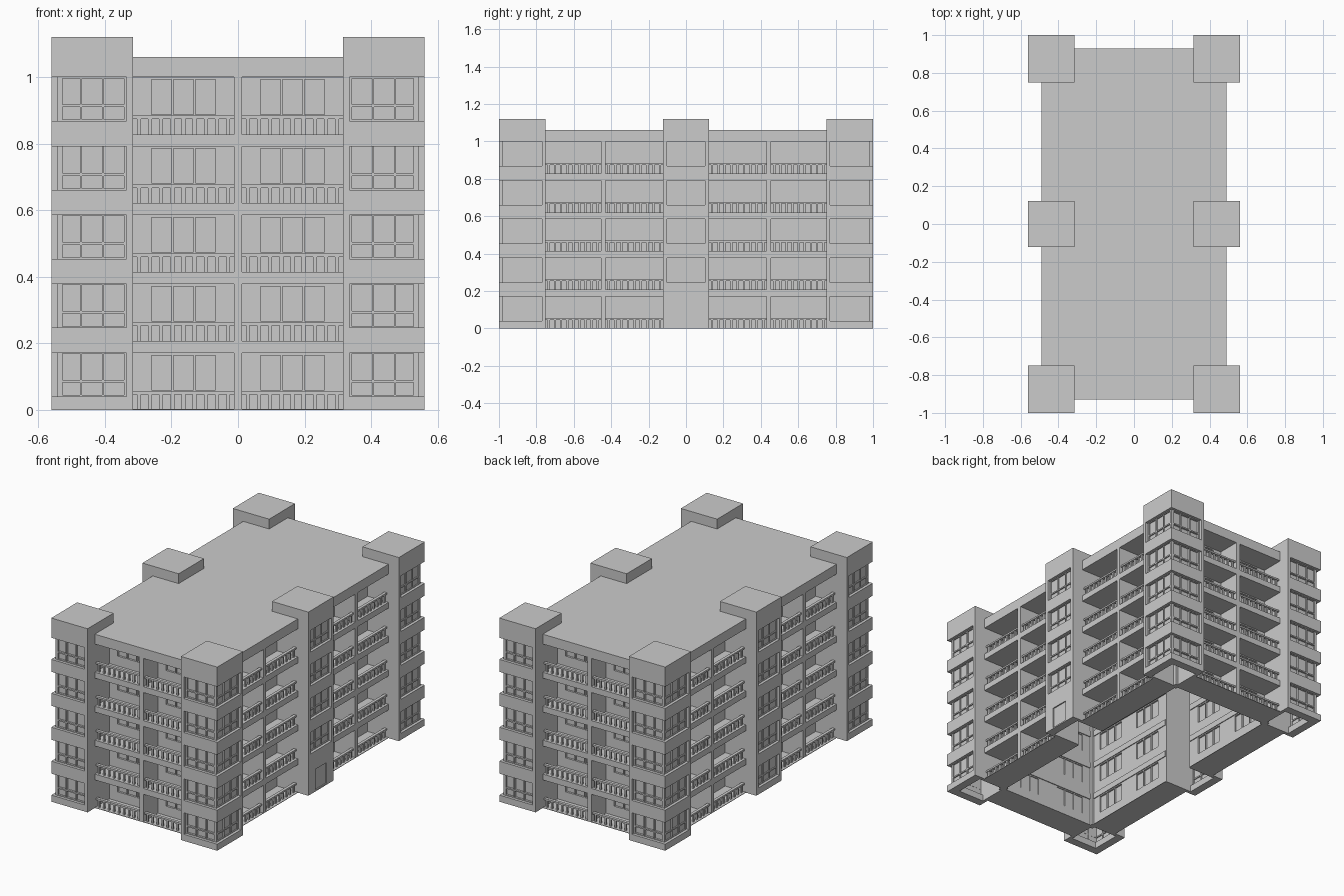
import bpy, bmesh, math
from mathutils import Matrix

cube = bpy.data.objects.get("Cube")
if cube:
    bpy.data.objects.remove(cube, do_unlink=True)

grey = bpy.data.materials.new("light grey")
grey.use_nodes = True
grey.diffuse_color = (0.6, 0.6, 0.6, 1)
grey.node_tree.nodes["Principled BSDF"].inputs["Base Color"].default_value = grey.diffuse_color

STOREY, CLEAR, FLOORS = 0.207, 0.171, 5
BODY_X, BODY_Y = 0.49, 0.93        # outer edge of the balconies
WALL_X, WALL_Y = 0.35, 0.79        # flat walls behind the balconies
OUT_X, OUT_Y = 0.56, 1.0           # outer face of the towers
IN_X, IN_Y = 0.315, 0.75           # inner face of the towers
MID = 0.122                        # half width of the middle towers
ROOF, CAP, EAVES = 1.06, 1.12, 1.0
RECESS, PILLAR, SILL, BAND = 0.017, 0.02, 0.04, 0.05
parts = {}


def box(part, x0, x1, y0, y1, z0, z1, turn=0):
    """Add a box to a part; turn swings it round the building in quarter turns."""
    bm = parts.setdefault(part, bmesh.new())
    size = Matrix.Diagonal((abs(x1 - x0), abs(y1 - y0), abs(z1 - z0), 1))
    place = Matrix.Translation(((x0 + x1) / 2, (y0 + y1) / 2, (z0 + z1) / 2))
    spin = Matrix.Rotation(turn * math.pi / 2, 4, 'Z')
    bmesh.ops.create_cube(bm, size=1, matrix=spin @ place @ size)


def lattice(part, turn, u0, u1, z0, z1, columns, rows, back, front):
    """Frame bars around a grid of panes, with a thin plate of glass inside."""
    edges = [u0] + [e for c in columns for e in c] + [u1]
    for a, b in zip(edges[::2], edges[1::2]):
        box(part, a, b, -front, -back, z0, z1, turn)
    levels = [z0] + [e for r in rows for e in r] + [z1]
    for a, b in columns:
        for low, high in zip(levels[::2], levels[1::2]):
            box(part, a, b, -front, -back, low, high, turn)
    depth = front - (0.007 if turn % 2 else 0.012)
    box(part + "_glass", u0, u1, -depth + 0.003, -depth, z0, z1, turn)


def three_panes(centre):
    return [(centre + s - 0.03, centre + s + 0.03) for s in (-0.066, 0, 0.066)]


box("roof", -BODY_X, BODY_X, -BODY_Y, BODY_Y, EAVES, ROOF)

# balcony bays on all four sides
for turn in range(4):
    if turn % 2:
        edge, wall = BODY_X, WALL_X
        bays = [(MID, 0.43), (0.455, IN_Y)]
        fins = {-0.4425, 0.4425}
    else:
        edge, wall = BODY_Y, WALL_Y
        bays = [(0.0125, IN_X)]
        fins = {0}
    bays += [(-b, -a) for a, b in bays]
    for u in fins:
        box("balcony_dividers", u - 0.0125, u + 0.0125, -edge, -wall + 0.02, 0, EAVES, turn)
    for a, b in bays:
        centre = (a + b) / 2
        for i in range(FLOORS):
            z = i * STOREY
            top = min(z + CLEAR, EAVES)
            # floor slab reaching under the neighbouring divider
            low, high = (z - STOREY + CLEAR, z) if i else (0, 0.003)
            box("floor_slabs", a - 0.0125, b + 0.0125, -edge, -wall + 0.025, low, high, turn)
            lattice("balcony_wall", turn, a, b, z, top, three_panes(centre),
                    [(z + 0.06, z + 0.164)], wall - 0.02, wall)
            # railing set just behind the slab edge
            rail = edge - 0.01
            box("handrails", a, b, -rail, -rail + 0.018, z + 0.046, z + 0.056, turn)
            count = 9
            for k in range(count):
                u = a + (b - a) * (k + 0.5) / count
                box("balusters", u - 0.006, u + 0.006, -rail + 0.004, -rail + 0.014,
                    z, z + 0.046, turn)


def band_levels(first=0):
    """Bottom and top of each solid band between the window strips."""
    return [(i * STOREY - STOREY + CLEAR if i else 0, i * STOREY + SILL)
            for i in range(first, FLOORS)]


def tower_windows(turn, u0, u1, face, centre, first=0):
    for i in range(first, FLOORS):
        z = i * STOREY
        low, top = z + SILL, min(z + CLEAR + 0.003, EAVES)
        lattice("tower_window", turn, u0, u1, low, top, three_panes(centre),
                [(low + 0.004, low + 0.042), (low + 0.05, top - 0.004)],
                face - RECESS - 0.016, face - RECESS)


for sx in (-1, 1):
    # hollow corner towers with bands and windows wrapping the outer corner
    for sy in (-1, 1):
        box("tower_caps", sx * IN_X, sx * OUT_X, sy * IN_Y, sy * OUT_Y, EAVES, CAP)
        for low, high in band_levels():
            box("tower_bands", sx * IN_X, sx * OUT_X, sy * (OUT_Y - BAND), sy * OUT_Y, low, high)
            box("tower_bands", sx * (OUT_X - BAND), sx * OUT_X, sy * IN_Y, sy * (OUT_Y - BAND), low, high)
        box("tower_pillars", sx * IN_X, sx * (IN_X + PILLAR), sy * (WALL_Y - 0.02), sy * OUT_Y, 0, EAVES)
        box("tower_pillars", sx * (WALL_X - 0.02), sx * OUT_X, sy * IN_Y, sy * (IN_Y + PILLAR), 0, EAVES)
        box("corner_posts", sx * IN_X, sx * WALL_X, sy * IN_Y, sy * WALL_Y, 0, EAVES)

    # hollow middle towers, one with the entrance
    entrance = sx == 1
    turn = 1 if entrance else 3
    box("tower_caps", sx * IN_X, sx * OUT_X, -MID, MID, EAVES, CAP)
    for low, high in band_levels(int(entrance)):
        box("tower_bands", sx * (OUT_X - BAND), sx * OUT_X, -MID, MID, low, high)
    for s in (-1, 1):
        box("tower_pillars", sx * (WALL_X - 0.02), sx * OUT_X, s * (MID - PILLAR), s * MID, 0, EAVES)
    tower_windows(turn, -MID + PILLAR, MID - PILLAR, OUT_X, 0, int(entrance))
    if entrance:
        lattice("entrance_door", turn, -MID + PILLAR, MID - PILLAR, 0, CLEAR,
                [(-0.055, 0.055)], [(0.008, 0.135)], OUT_X - BAND, OUT_X)

# window frames of the corner towers
for turn in range(4):
    inner, outer, face = (IN_Y, OUT_Y, OUT_X) if turn % 2 else (IN_X, OUT_X, OUT_Y)
    a, b = inner + PILLAR, outer - RECESS
    for u0, u1 in ((a, b), (-b, -a)):
        tower_windows(turn, u0, u1, face, (u0 + u1) / 2)

# turn each part into an object
for name, bm in parts.items():
    mesh = bpy.data.meshes.new(name)
    bm.to_mesh(mesh)
    bm.free()
    mesh.materials.append(grey)
    bpy.context.scene.collection.objects.link(bpy.data.objects.new(name, mesh))
